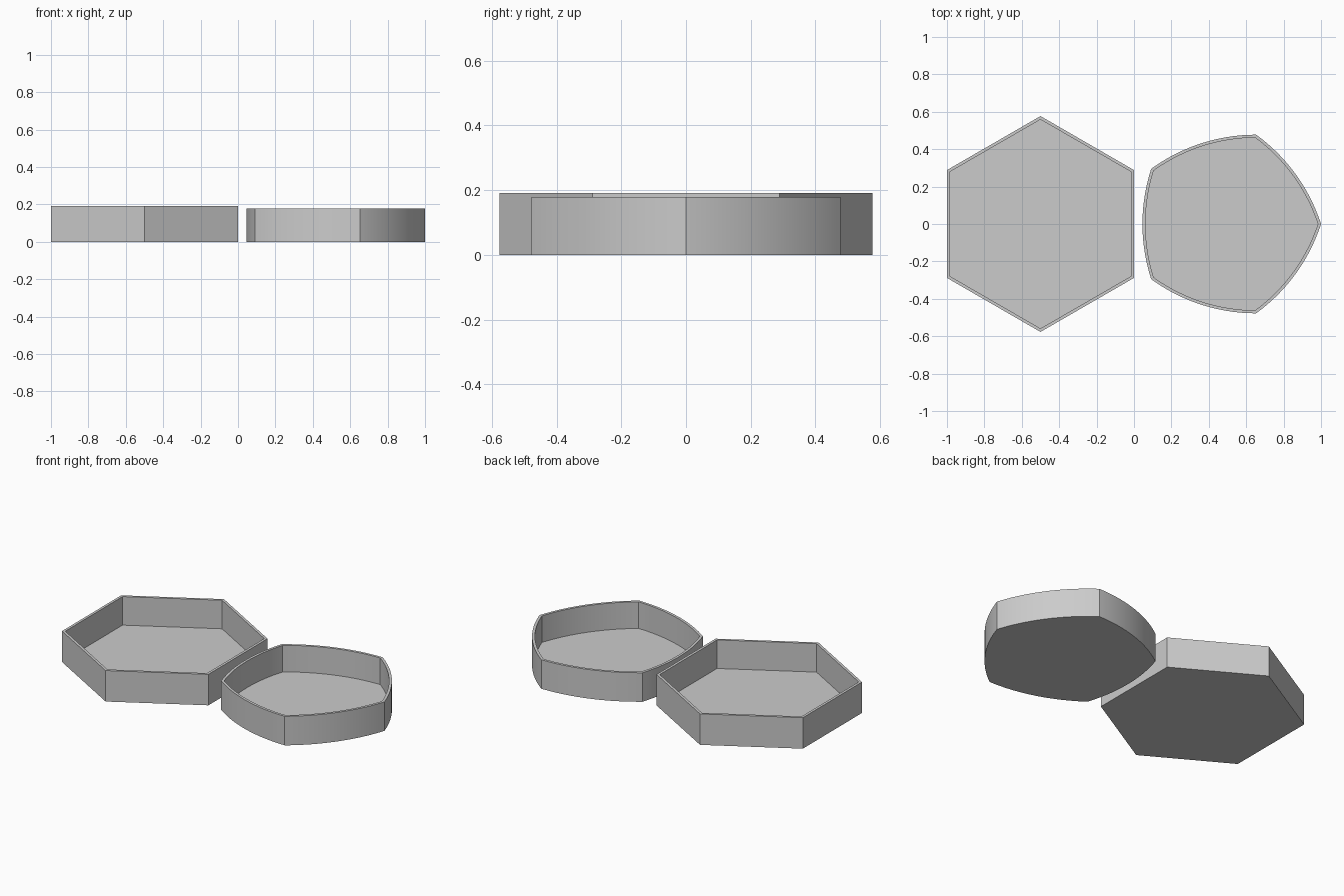
import bpy
import bmesh
from math import cos, sin, pi, radians
from mathutils import Vector

cube = bpy.data.objects.get("Cube")
if cube:
    bpy.data.objects.remove(cube, do_unlink=True)

WALL = 0.016
FLOOR = 0.015

grey = bpy.data.materials.new("light grey")
grey.use_nodes = True
grey.diffuse_color = (0.6, 0.6, 0.6, 1)
grey.node_tree.nodes["Principled BSDF"].inputs["Base Color"].default_value = (0.6, 0.6, 0.6, 1)


def regular_polygon(centre_x, radius, sides, start):
    return [Vector((centre_x + radius * cos(start + 2 * pi * i / sides),
                    radius * sin(start + 2 * pi * i / sides))) for i in range(sides)]


def bulge_sides(corners, steps):
    """Replace each side by an arc centred on the opposite corner."""
    n = len(corners)
    outline = []
    for i, a in enumerate(corners):
        pivot = corners[(i + (n + 1) // 2) % n]
        arm = a - pivot
        for k in range(steps):
            t = pi / n * k / steps
            outline.append(pivot + Vector((arm.x * cos(t) - arm.y * sin(t),
                                           arm.x * sin(t) + arm.y * cos(t))))
    return outline


def inset(outline, distance):
    """Move a counter-clockwise outline inwards with mitred corners."""
    result = []
    for i, p in enumerate(outline):
        before = (p - outline[i - 1]).normalized()
        after = (outline[(i + 1) % len(outline)] - p).normalized()
        n1, n2 = Vector((-before.y, before.x)), Vector((-after.y, after.x))
        result.append(p + (n1 + n2) * distance / (1 + n1.dot(n2)))
    return result


def tray(name, outline, height):
    """Open tray: base, outer wall, rim, inner wall and floor."""
    inner = inset(outline, WALL)
    bm = bmesh.new()
    rings = [[bm.verts.new((p.x, p.y, z)) for p in loop]
             for loop, z in ((outline, 0), (outline, height), (inner, height), (inner, FLOOR))]
    n = len(outline)
    for low, high in zip(rings, rings[1:]):
        for i in range(n):
            j = (i + 1) % n
            bm.faces.new((low[i], low[j], high[j], high[i]))
    bm.faces.new(reversed(rings[0]))
    bm.faces.new(rings[-1])
    mesh = bpy.data.meshes.new(name)
    bm.to_mesh(mesh)
    bm.free()
    mesh.materials.append(grey)
    obj = bpy.data.objects.new(name, mesh)
    bpy.context.collection.objects.link(obj)
    bpy.ops.object.select_all(action="DESELECT")
    obj.select_set(True)
    bpy.context.view_layer.objects.active = obj
    bpy.ops.object.shade_smooth_by_angle(angle=radians(20))
    return obj


# Straight-sided six-cornered tray
tray("hexagonal_tray", regular_polygon(-0.5, 0.577, 6, pi / 6), 0.191)

# Five-cornered tray with bowed sides
tray("rounded_pentagon_tray", bulge_sides(regular_polygon(0.498, 0.502, 5, 0), 24), 0.179)
